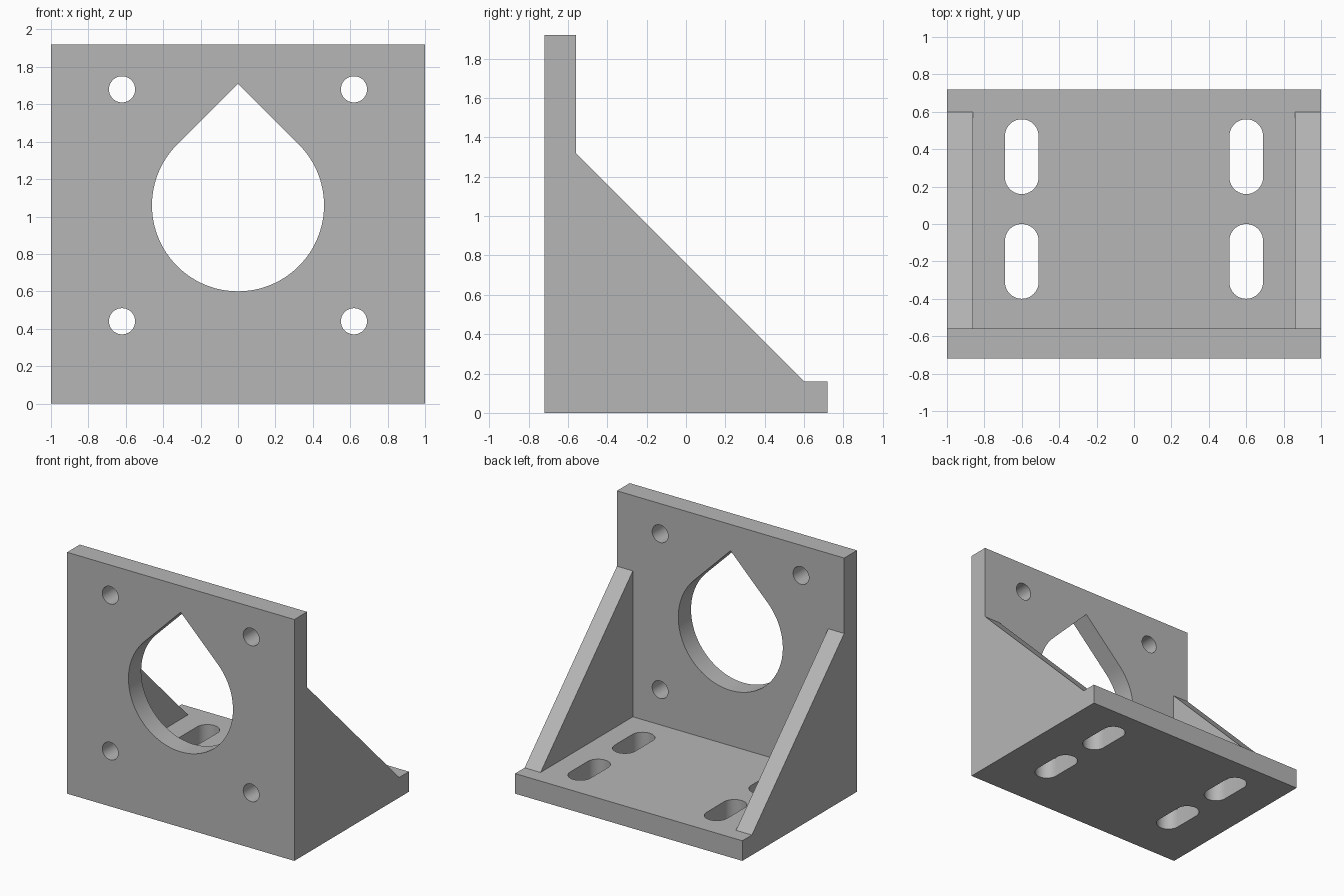
import bpy
import bmesh
from math import pi, cos, sin, sqrt, radians
from mathutils import Vector

default = bpy.data.objects.get("Cube")
if default:
    bpy.data.objects.remove(default, do_unlink=True)

WIDTH, DEPTH, HEIGHT = 2.0, 1.44, 1.92
THICK = 0.16            # wall and base thickness
RIB = 0.14              # side gusset thickness
FRONT, BACK = -DEPTH / 2, DEPTH / 2
INNER = FRONT + THICK   # rear face of the upright wall

grey = bpy.data.materials.new("plain grey")
grey.use_nodes = True
colour = (0.47, 0.47, 0.47, 1)
grey.diffuse_color = colour
grey.node_tree.nodes["Principled BSDF"].inputs["Base Color"].default_value = colour

# Maps a profile point and a depth to space, for each extrusion axis
AXES = {
    "x": lambda u, v, d: Vector((d, u, v)),
    "y": lambda u, v, d: Vector((u, d, v)),
    "z": lambda u, v, d: Vector((u, v, d)),
}


def prism(name, outline, axis, start, end):
    """Extrude a closed outline along an axis."""
    bm = bmesh.new()
    place = AXES[axis]
    face = bm.faces.new([bm.verts.new(place(u, v, start)) for u, v in outline])
    grown = bmesh.ops.extrude_face_region(bm, geom=[face])
    moved = [g for g in grown["geom"] if isinstance(g, bmesh.types.BMVert)]
    bmesh.ops.translate(bm, verts=moved, vec=place(0, 0, end - start))
    bmesh.ops.recalc_face_normals(bm, faces=bm.faces)
    mesh = bpy.data.meshes.new(name)
    bm.to_mesh(mesh)
    bm.free()
    mesh.materials.append(grey)
    obj = bpy.data.objects.new(name, mesh)
    bpy.context.collection.objects.link(obj)
    return obj


def arc(cx, cy, r, a0, a1, steps):
    angles = [radians(a0 + (a1 - a0) * i / steps) for i in range(steps + 1)]
    return [(cx + r * cos(a), cy + r * sin(a)) for a in angles]


# Bracket body: full-width side profile
bracket = prism("bracket", [
    (FRONT, 0), (BACK, 0), (BACK, THICK), (0.6, THICK),
    (INNER, 1.32), (INNER, HEIGHT), (FRONT, HEIGHT),
], "x", -WIDTH / 2, WIDTH / 2)

# Pocket between the two gussets
side = WIDTH / 2 - RIB
cutters = [prism("pocket_cutter", [
    (INNER, THICK), (1, THICK), (1, HEIGHT + 1), (INNER, HEIGHT + 1),
], "x", -side, side)]

# Teardrop opening in the wall
mid, radius = 1.06, 0.46
teardrop = arc(0, mid, radius, 135, 405, 72) + [(0, mid + radius * sqrt(2))]
cutters.append(prism("teardrop_cutter", teardrop, "y", FRONT - 0.1, INNER + 0.1))

# Four bolt holes in the wall and four slots in the base
for sx in (-1, 1):
    for sz in (-1, 1):
        hole = arc(sx * 0.62, mid + sz * 0.62, 0.07, 0, 360, 40)[:-1]
        cutters.append(prism("bolt_hole_cutter", hole, "y", FRONT - 0.1, INNER + 0.1))
    for y in (-0.2, 0.36):
        slot = (arc(sx * 0.6, y + 0.11, 0.09, 0, 180, 20)
                + arc(sx * 0.6, y - 0.11, 0.09, 180, 360, 20))
        cutters.append(prism("slot_cutter", slot, "z", -0.1, THICK + 0.1))

for cutter in cutters:
    cutter.hide_render = True
    mod = bracket.modifiers.new(cutter.name, "BOOLEAN")
    mod.operation = "DIFFERENCE"
    mod.solver = "EXACT"
    mod.object = cutter

# Apply the cuts, then drop the helpers
bpy.ops.object.select_all(action="DESELECT")
bracket.select_set(True)
bpy.context.view_layer.objects.active = bracket
bpy.ops.object.convert(target="MESH")
for cutter in cutters:
    bpy.data.objects.remove(cutter, do_unlink=True)

bpy.ops.object.shade_smooth_by_angle(angle=radians(30))
